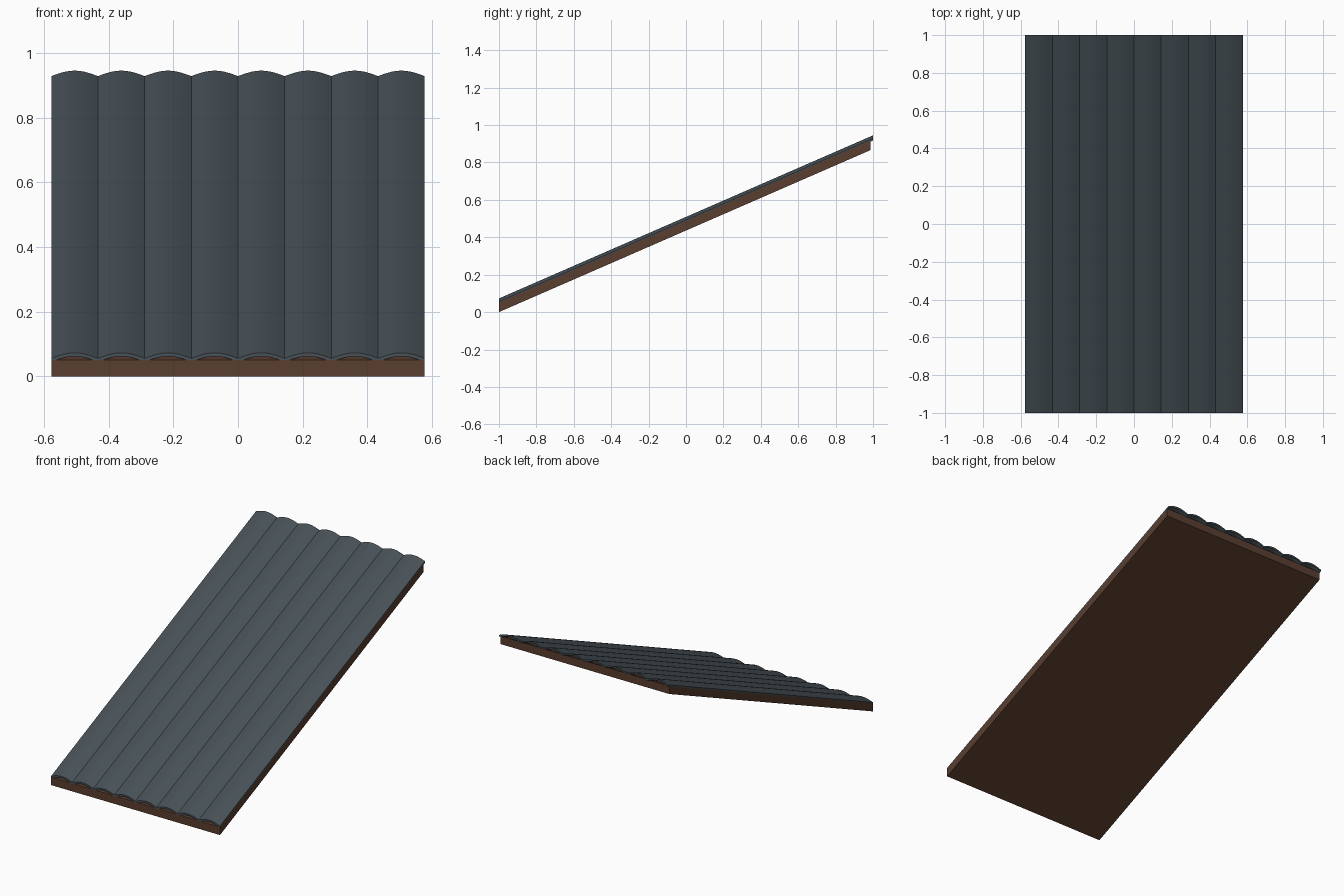
import bpy, bmesh, math

if "Cube" in bpy.data.objects:
    bpy.data.objects.remove(bpy.data.objects["Cube"])

HALF_W = 0.577          # half width of the roof panel
SLOPE = 0.436           # rise per unit of depth
TILES, SEGS = 8, 10
PITCH = 2 * HALF_W / TILES


def material(name, rgb):
    m = bpy.data.materials.new(name)
    m.diffuse_color = (*rgb, 1)
    m.use_nodes = True
    m.node_tree.nodes["Principled BSDF"].inputs["Base Color"].default_value = m.diffuse_color
    return m


def sloped_bar(name, profile, y0, y1, mat):
    """Sweep an x-z profile from y0 to y1 up the slope, with vertical ends."""
    bm = bmesh.new()
    rings = [[bm.verts.new((x, y, z + SLOPE * (y + 1))) for x, z in profile]
             for y in (y0, y1)]
    n = len(profile)
    for i in range(n):
        j = (i + 1) % n
        bm.faces.new((rings[0][i], rings[0][j], rings[1][j], rings[1][i]))
    bm.faces.new(rings[0])
    bm.faces.new(rings[1][::-1])
    bmesh.ops.recalc_face_normals(bm, faces=bm.faces)
    me = bpy.data.meshes.new(name)
    bm.to_mesh(me)
    bm.free()
    me.materials.append(mat)
    ob = bpy.data.objects.new(name, me)
    bpy.context.collection.objects.link(ob)
    return ob


wood = material("brown wood", (0.100, 0.047, 0.028))
slate = material("dark slate", (0.064, 0.083, 0.096))

# Sloping wooden board
sloped_bar("roof_board", [(-HALF_W, 0), (HALF_W, 0), (HALF_W, 0.05), (-HALF_W, 0.05)],
           -1, 0.987, wood)

# Arched tile strips, thin shells running the whole slope
for k in range(TILES):
    x0 = -HALF_W + k * PITCH
    outer, inner = [], []
    for i in range(SEGS + 1):
        t = i / SEGS
        rise = 0.017 * math.sin(math.pi * t)
        outer.append((x0 + PITCH * t, 0.056 + rise))
        inner.append((x0 + PITCH * t, 0.045 + rise))
    tile = sloped_bar(f"roof_tile_{k + 1}", outer + inner[::-1], -1, 1, slate)
    bpy.ops.object.select_all(action='DESELECT')
    tile.select_set(True)
    bpy.context.view_layer.objects.active = tile
    bpy.ops.object.shade_smooth_by_angle(angle=math.radians(30))
